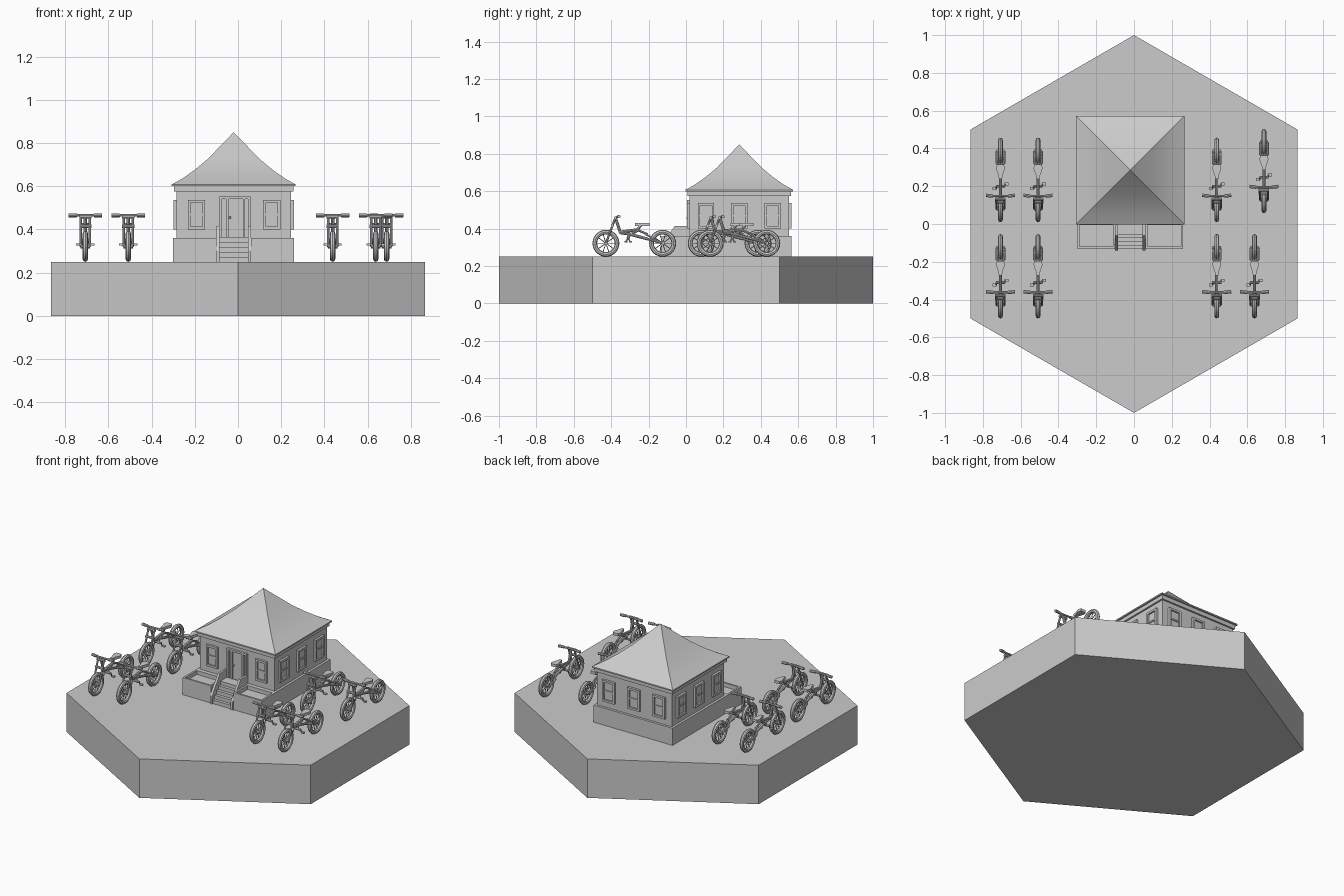
import bpy, bmesh, math
from mathutils import Vector, Matrix

cube = bpy.data.objects.get("Cube")
if cube:
    bpy.data.objects.remove(cube, do_unlink=True)

grey = bpy.data.materials.new("plain grey")
grey.use_nodes = True
grey.diffuse_color = (0.6, 0.6, 0.6, 1)
grey.node_tree.nodes["Principled BSDF"].inputs["Base Color"].default_value = (0.6, 0.6, 0.6, 1)


def box(bm, x0, x1, y0, y1, z0, z1):
    size = Matrix.Diagonal((x1 - x0, y1 - y0, z1 - z0, 1))
    mid = Matrix.Translation(((x0 + x1) / 2, (y0 + y1) / 2, (z0 + z1) / 2))
    return bmesh.ops.create_cube(bm, size=1, matrix=mid @ size)["verts"]


def tube(bm, a, b, r, sides=8):
    a, b = Vector(a), Vector(b)
    turn = (b - a).to_track_quat("Z", "Y").to_matrix().to_4x4()
    bmesh.ops.create_cone(bm, cap_ends=True, segments=sides, radius1=r, radius2=r,
                          depth=(b - a).length, matrix=Matrix.Translation((a + b) / 2) @ turn)


def prism(bm, outline, x0, x1):
    """Extrude a (y, z) outline along x."""
    face = bm.faces.new([bm.verts.new((x0, y, z)) for y, z in outline])
    new = bmesh.ops.extrude_face_region(bm, geom=[face])["geom"]
    bmesh.ops.translate(bm, vec=(x1 - x0, 0, 0),
                        verts=[g for g in new if isinstance(g, bmesh.types.BMVert)])


def part(name, bm, smooth=False):
    bmesh.ops.recalc_face_normals(bm, faces=bm.faces)
    mesh = bpy.data.meshes.new(name)
    bm.to_mesh(mesh)
    bm.free()
    mesh.materials.append(grey)
    obj = bpy.data.objects.new(name, mesh)
    bpy.context.scene.collection.objects.link(obj)
    if smooth:
        bpy.ops.object.select_all(action="DESELECT")
        obj.select_set(True)
        bpy.context.view_layer.objects.active = obj
        bpy.ops.object.shade_smooth_by_angle(angle=math.radians(35))
    return obj


# Hexagonal ground slab with corners on the y axis
GROUND = 0.25
bm = bmesh.new()
bmesh.ops.create_cone(bm, cap_ends=True, segments=6, radius1=1, radius2=1, depth=GROUND,
                      matrix=Matrix.Translation((0, 0, GROUND / 2)))
if max(v.co.x for v in bm.verts) > 0.9:
    bmesh.ops.rotate(bm, verts=bm.verts, matrix=Matrix.Rotation(math.pi / 6, 3, "Z"))
part("ground_slab", bm)

# House body: foundation, walls and cornice
CX, CY, HALF = -0.02, 0.285, 0.265
for name, h, z0, z1 in (("foundation", 0.28, GROUND, 0.36),
                        ("walls", HALF, 0.36, 0.58),
                        ("cornice", 0.276, 0.575, 0.602)):
    bm = bmesh.new()
    box(bm, CX - h, CX + h, CY - h, CY + h, z0, z1)
    part(name, bm)

# Flared pyramid roof
bm = bmesh.new()
rings = []
for h, z in ((0.287, 0.6), (0.287, 0.608), (0.235, 0.637), (0.18, 0.676), (0.12, 0.726)):
    rings.append([bm.verts.new((CX + sx * h, CY + sy * h, z))
                  for sx, sy in ((-1, -1), (1, -1), (1, 1), (-1, 1))])
peak = bm.verts.new((CX, CY, 0.85))
bm.faces.new(rings[0])
for i in range(4):
    j = (i + 1) % 4
    for low, high in zip(rings, rings[1:]):
        bm.faces.new((low[i], low[j], high[j], high[i]))
    bm.faces.new((rings[-1][i], rings[-1][j], peak))
part("roof", bm, True)


# Sash windows: built facing -y, then turned to each wall
def window(name, offset, side, width):
    bm = bmesh.new()
    w, y, z0, z1 = width / 2, -HALF, 0.4, 0.537
    for s in (-1, 1):
        x0, x1 = sorted((s * w, s * (w - 0.013)))
        box(bm, x0, x1, y - 0.014, y, z0, z1)
    for z in (z0, z1 - 0.013):
        box(bm, -w, w, y - 0.014, y, z, z + 0.013)
    box(bm, -w, w, y - 0.01, y, 0.464, 0.473)
    box(bm, -w, w, y - 0.004, y, z0, z1)
    bmesh.ops.translate(bm, verts=bm.verts, vec=(offset, 0, 0))
    bmesh.ops.rotate(bm, verts=bm.verts, matrix=Matrix.Rotation(side * math.pi / 2, 3, "Z"))
    bmesh.ops.translate(bm, verts=bm.verts, vec=(CX, CY, 0))
    part(name, bm)


for offset in (-0.172, 0.176):
    window("front_window", offset, 0, 0.08)
for side, wall in ((1, "left"), (2, "back"), (3, "right")):
    for offset in (-0.178, 0, 0.178):
        window(wall + "_window", offset, side, 0.088)

# Door with surround, panels and knob
front = CY - HALF
bm = bmesh.new()
for x in (-0.085, -0.056, 0.022, 0.046):
    box(bm, x, x + 0.011, front - 0.014, front, 0.36, 0.55)
box(bm, -0.085, 0.057, front - 0.014, front, 0.54, 0.552)
part("door_frame", bm)
bm = bmesh.new()
box(bm, -0.045, 0.022, front - 0.006, front, 0.365, 0.54)
part("door", bm)
bm = bmesh.new()
bmesh.ops.create_uvsphere(bm, u_segments=10, v_segments=6, radius=0.006,
                          matrix=Matrix.Translation((-0.037, front - 0.012, 0.455)))
part("door_knob", bm, True)

# Open planters on both sides of the stairs
for name, x0, x1 in (("right_planter", -0.3, -0.1), ("left_planter", 0.06, 0.26)):
    bm = bmesh.new()
    t, y0, y1 = 0.012, -0.132, 0.006
    box(bm, x0, x0 + t, y0, y1, GROUND, 0.36)
    box(bm, x1 - t, x1, y0, y1, GROUND, 0.36)
    box(bm, x0, x1, y0, y0 + t, GROUND, 0.36)
    box(bm, x0, x1, y1 - t, y1, GROUND, 0.36)
    box(bm, x0 + t, x1 - t, y0 + t, y1 - t, GROUND, 0.335)
    part(name, bm)

# Stairs with a landing and sloping side walls
bm = bmesh.new()
for i in range(5):
    box(bm, -0.09, 0.05, -0.132 + i * 0.019, 0.01, GROUND, GROUND + 0.023 * (i + 1))
part("stairs", bm)
for name, x in (("right_stair_wall", -0.1), ("left_stair_wall", 0.046)):
    bm = bmesh.new()
    prism(bm, ((-0.14, GROUND), (0.01, GROUND), (0.01, 0.415), (-0.06, 0.415), (-0.14, 0.3)),
          x, x + 0.014)
    part(name, bm)

# Bicycle parts; the front tip of the tyre is at the local origin
RADIUS, FRONT_AXLE, REAR_AXLE = 0.072, 0.072, 0.375


def wheel(name, y):
    bm = bmesh.new()
    rim = bmesh.ops.create_circle(bm, segments=8, radius=0.0125,
                                  matrix=Matrix.Translation((0, 0.0595, 0)) @ Matrix.Rotation(0, 4, "X"))
    bmesh.ops.spin(bm, geom=rim["verts"] + bm.edges[:], cent=(0, 0, 0), axis=(1, 0, 0),
                   angle=2 * math.pi, steps=28)
    bmesh.ops.remove_doubles(bm, verts=bm.verts, dist=0.0001)
    tube(bm, (-0.022, 0, 0), (0.022, 0, 0), 0.01, 10)
    for i in range(10):
        a = i * math.pi / 5
        tube(bm, (0, 0, 0), (0, 0.05 * math.cos(a), 0.05 * math.sin(a)), 0.0025, 5)
    bmesh.ops.translate(bm, verts=bm.verts, vec=(0, y, RADIUS))
    return part(name, bm, True)


bike = [wheel("front_wheel", FRONT_AXLE), wheel("rear_wheel", REAR_AXLE)]

# Fork legs and handlebar with grips
bm = bmesh.new()
for s in (-1, 1):
    tube(bm, (s * 0.021, FRONT_AXLE, RADIUS), (s * 0.021, 0.122, 0.208), 0.006)
    tube(bm, (s * 0.04, 0.138, 0.215), (s * 0.077, 0.142, 0.215), 0.009)
tube(bm, (-0.06, 0.138, 0.215), (0.06, 0.138, 0.215), 0.006)
for y, z in ((0.106, 0.165), (0.122, 0.208)):
    tube(bm, (-0.028, y, z), (0.028, y, z), 0.008)
tube(bm, (0, 0.122, 0.212), (0, 0.15, 0.125), 0.008)
bike.append(part("fork_and_handlebar", bm, True))

# Frame, rear stays and seat post
bm = bmesh.new()
tube(bm, (0, 0.148, 0.132), (0, 0.245, 0.145), 0.008)
tube(bm, (0, 0.15, 0.128), (0, 0.205, 0.12), 0.008)
tube(bm, (0, 0.205, 0.12), (0, 0.25, 0.145), 0.007)
tube(bm, (0, 0.235, 0.14), (0, 0.262, 0.17), 0.007)
tube(bm, (0, 0.2, 0.12), (0, 0.295, 0.095), 0.008)
tube(bm, (0, 0.24, 0.143), (0, 0.295, 0.12), 0.006)
for s in (-1, 1):
    tube(bm, (0, 0.285, 0.097), (s * 0.02, 0.315, 0.09), 0.006)
    tube(bm, (s * 0.02, 0.31, 0.09), (s * 0.02, REAR_AXLE, RADIUS), 0.006)
    tube(bm, (0, 0.285, 0.12), (s * 0.02, REAR_AXLE, RADIUS), 0.005)
bike.append(part("bicycle_frame", bm, True))

# Crank and pedals
bm = bmesh.new()
tube(bm, (-0.024, 0.19, 0.1), (0.024, 0.19, 0.1), 0.007)
tube(bm, (0, 0.19, 0.1), (0, 0.2, 0.122), 0.008)
for s in (-1, 1):
    tube(bm, (s * 0.022, 0.19, 0.1), (s * 0.022, 0.19 + s * 0.012, 0.08), 0.004)
    x0, x1 = sorted((s * 0.022, s * 0.042))
    box(bm, x0, x1, 0.182 + s * 0.012, 0.198 + s * 0.012, 0.076, 0.084)
bike.append(part("pedals", bm))

# Tapered saddle, wide at the rear
bm = bmesh.new()
verts = box(bm, -0.024, 0.024, 0.228, 0.305, 0.163, 0.18)
bmesh.ops.subdivide_edges(bm, edges=bm.edges[:], cuts=3, use_grid_fill=True)
for v in bm.verts:
    t = (v.co.y - 0.228) / 0.077
    v.co.x *= (0.35, 0.45, 0.75, 1, 0.75)[round(t * 4)]
bike.append(part("saddle", bm, True))

# Eight parked bicycles sharing the same meshes
spots = [(x, y) for x in (-0.707, -0.508, 0.438) for y in (-0.5, 0.01)]
spots += [(0.638, -0.5), (0.688, 0.057)]
for n, (x, y) in enumerate(spots):
    for piece in bike:
        obj = piece
        if n:
            obj = piece.copy()
            bpy.context.scene.collection.objects.link(obj)
        obj.location = (x, y, GROUND)
